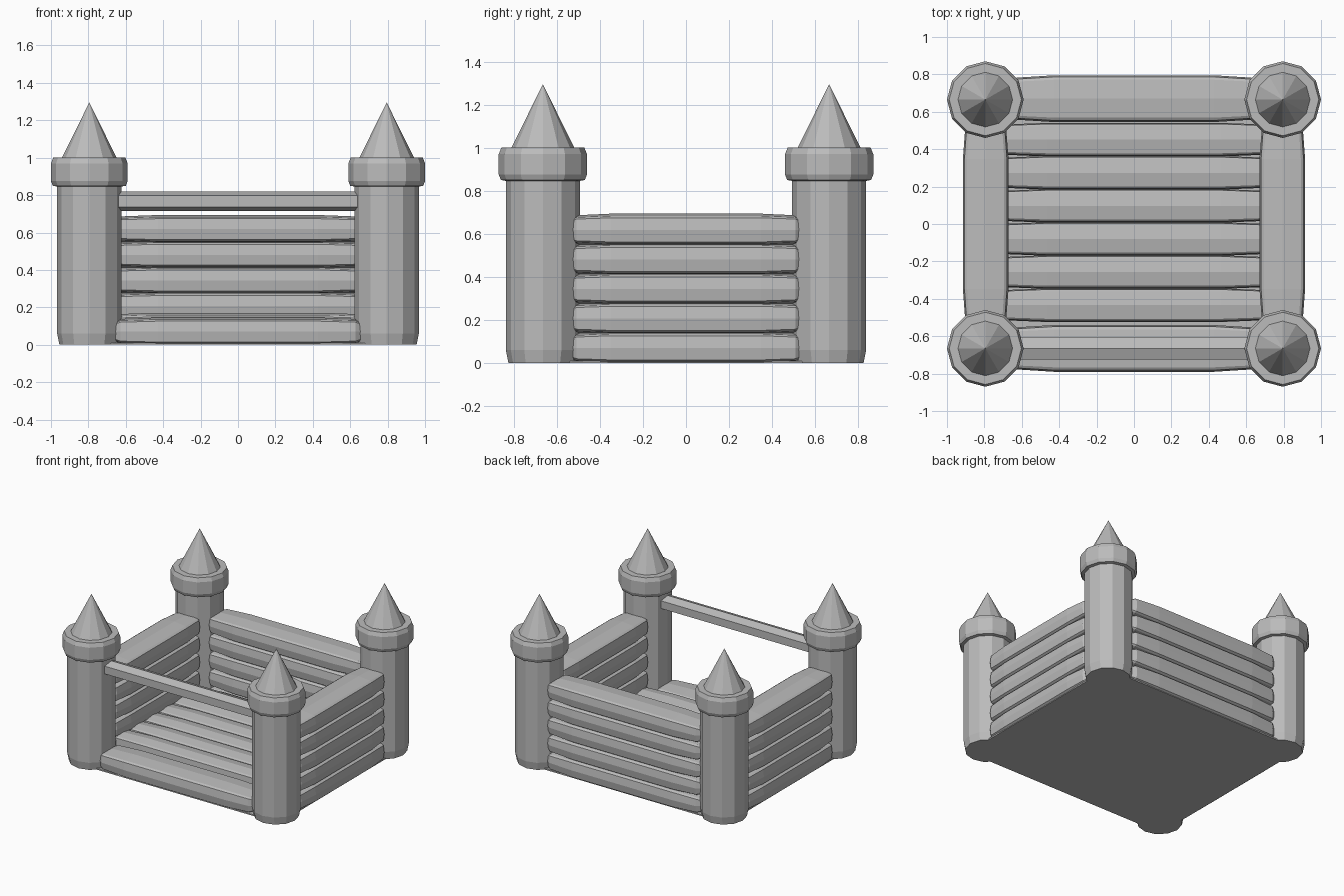
import bpy
import bmesh
from math import cos, sin, pi

cube = bpy.data.objects.get("Cube")
if cube:
    bpy.data.objects.remove(cube)

# One plain vinyl colour
GREY = (0.5, 0.5, 0.5, 1)
vinyl = bpy.data.materials.new("grey vinyl")
vinyl.use_nodes = True
vinyl.diffuse_color = GREY
vinyl.node_tree.nodes["Principled BSDF"].inputs["Base Color"].default_value = GREY


def loft(name, rings):
    """Skin closed rings of equal size and cap both ends."""
    bm = bmesh.new()
    loops = [[bm.verts.new(p) for p in ring] for ring in rings]
    for a, b in zip(loops, loops[1:]):
        for i in range(len(a)):
            j = (i + 1) % len(a)
            bm.faces.new((a[i], a[j], b[j], b[i]))
    bm.faces.new(loops[0])
    bm.faces.new(loops[-1])
    bmesh.ops.remove_doubles(bm, verts=bm.verts, dist=0.0001)
    bmesh.ops.recalc_face_normals(bm, faces=bm.faces)
    mesh = bpy.data.meshes.new(name)
    bm.to_mesh(mesh)
    bm.free()
    mesh.materials.append(vinyl)
    obj = bpy.data.objects.new(name, mesh)
    bpy.context.collection.objects.link(obj)
    return obj


def lathe(name, x, y, profile, sides=12):
    """Faceted turned part from (radius, height) pairs."""
    angles = [2 * pi * i / sides for i in range(sides)]
    return loft(name, [[(x + r * cos(a), y + r * sin(a), z) for a in angles]
                       for r, z in profile])


# Quarter of the inflated cross-section, mirrored to all four corners
QUARTER = [(1, 0), (0.93, 0.8), (0.81, 0.93), (0, 1.08)]
SECTION = (QUARTER + [(-a, b) for a, b in QUARTER[-2::-1]]
           + [(-a, -b) for a, b in QUARTER[1:]]
           + [(a, -b) for a, b in QUARTER[-2:0:-1]])
# Position along the roll and fullness there
STATIONS = [(-1, 0.72), (-0.95, 0.9), (-0.65, 1), (0.65, 1), (0.95, 0.9), (1, 0.72)]


def roll(name, along_x, x, y, z, length, depth, height):
    """Air-filled roll given by centre and half sizes, flat on the ground."""
    rings = []
    for t, full in STATIONS:
        ring = []
        for a, b in SECTION:
            u, w = depth * a * full, max(0, z + height * b * full)
            ring.append((x + t * length, y + u, w) if along_x
                        else (x + u, y + t * length, w))
        rings.append(ring)
    return loft(name, rings)


# Corner towers with collars and pointed roofs
for sx, side in ((1, "left"), (-1, "right")):
    for sy, end in ((-1, "front"), (1, "back")):
        x, y, tag = sx * 0.795, sy * 0.665, f"{end}_{side}"
        lathe(f"tower_{tag}", x, y, [(0.16, 0), (0.172, 0.06), (0.172, 0.87)])
        lathe(f"tower_collar_{tag}", x, y,
              [(0.168, 0.845), (0.195, 0.85), (0.205, 0.875),
               (0.205, 0.97), (0.193, 1.0)])
        lathe(f"tower_roof_{tag}", x, y, [(0.148, 0.99), (0.146, 1.0), (0, 1.295)])

# Side and back walls of stacked rolls
for i in range(5):
    z = 0.07 + 0.137 * i
    roll(f"back_wall_roll_{i + 1}", True, 0, 0.67, z, 0.66, 0.125, 0.07)
    for sx, side in ((1, "left"), (-1, "right")):
        roll(f"{side}_wall_roll_{i + 1}", False, sx * 0.793, 0, z, 0.535, 0.122, 0.07)

# Bouncing floor and front step
for i in range(6):
    roll(f"floor_roll_{i + 1}", True, 0, 0.451 - 0.177 * i, 0.085, 0.72, 0.09, 0.079)
roll("front_step", True, 0, -0.665, 0.07, 0.66, 0.125, 0.07)

# Flat underside
loft("base_sheet", [[(sx * 0.89, sy * 0.77, z)
                     for sx, sy in ((-1, -1), (1, -1), (1, 1), (-1, 1))]
                    for z in (0, 0.01)])

# Beam across the entrance
BEAM = [(0, 0.82), (0.06, 0.797), (0.06, 0.737), (0, 0.714), (-0.06, 0.737), (-0.06, 0.797)]
loft("entrance_beam", [[(x, -0.665 + y, z) for y, z in BEAM] for x in (-0.66, 0.66)])
